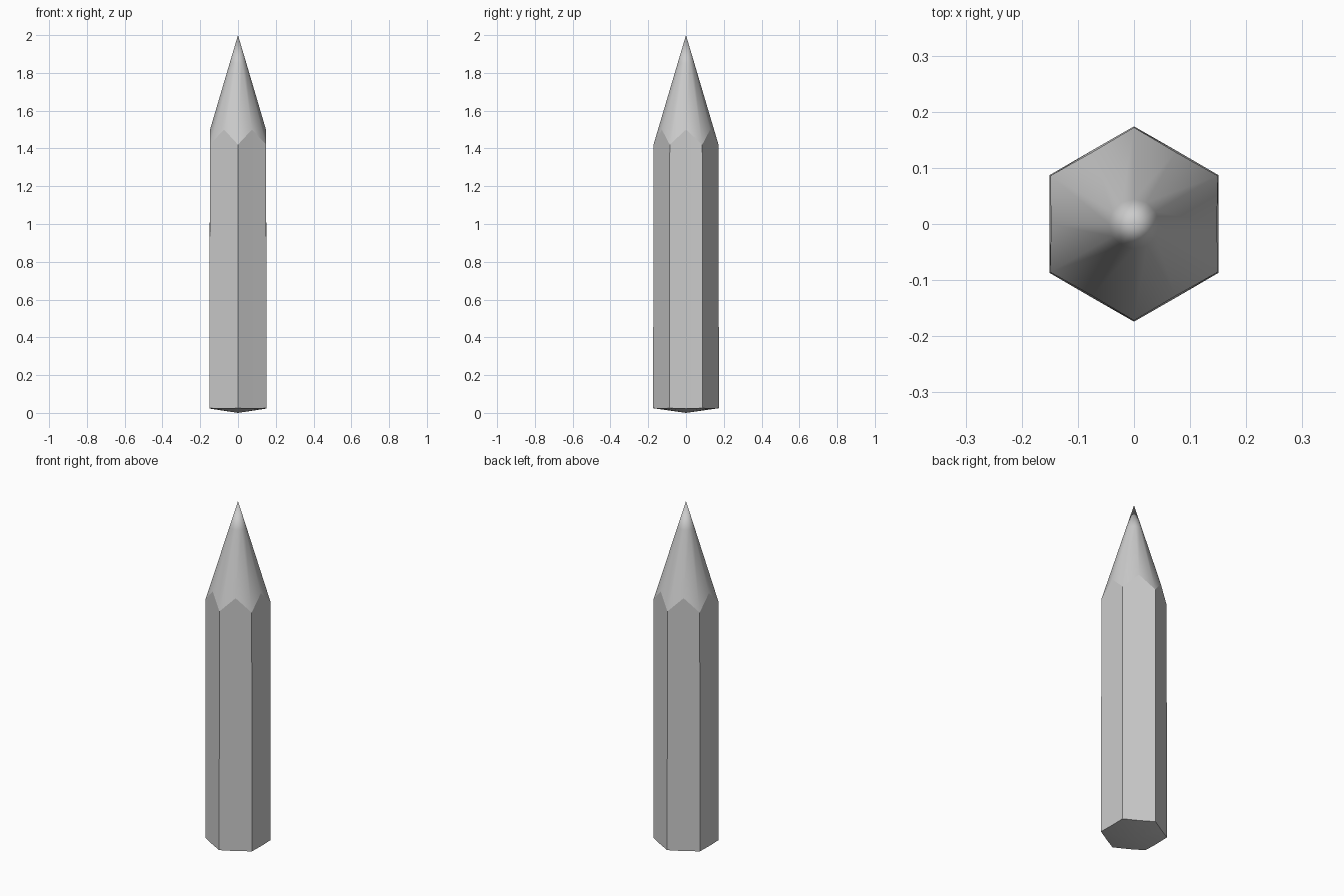
import bpy, bmesh, math

if "Cube" in bpy.data.objects:
    bpy.data.objects.remove(bpy.data.objects["Cube"])

N = 12  # even columns are face middles, odd columns are hexagon corners
bm = bmesh.new()


def ring(r_mid, z_mid, r_corner, z_corner):
    verts = []
    for i in range(N):
        r, z = (r_corner, z_corner) if i % 2 else (r_mid, z_mid)
        a = i * 2 * math.pi / N
        verts.append(bm.verts.new((r * math.cos(a), r * math.sin(a), z)))
    return verts


def bridge(low, high):
    for i in range(N):
        j = (i + 1) % N
        bm.faces.new((low[i], low[j], high[j], high[i]))


def fan(loop, tip_z):
    tip = bm.verts.new((0, 0, tip_z))
    for i in range(N):
        bm.faces.new((loop[i], loop[(i + 1) % N], tip))


# hexagonal barrel, scalloped where the sharpened cone meets it
base = ring(0.151, 0.023, 0.174, 0.025)
scallop = ring(0.148, 1.50, 0.172, 1.42)
tip_ring = ring(0.0445, 1.85, 0.0445, 1.85)
bridge(base, scallop)
bridge(scallop, tip_ring)
# pointed lead and slightly domed butt end
fan(tip_ring, 2.0)
fan(base, 0.0)
bmesh.ops.recalc_face_normals(bm, faces=bm.faces)

# smooth cone, crisp barrel corners, scallop line and base rim
for f in bm.faces:
    f.smooth = True
rims = set(base) | set(scallop)
corners = set(base[1::2]) | set(scallop[1::2])
for e in bm.edges:
    a, b = e.verts
    on_rim = a in rims and b in rims
    is_vertical = abs(a.co.z - b.co.z) > 1
    if on_rim and (not is_vertical or (a in corners and b in corners)):
        e.smooth = False

mesh = bpy.data.meshes.new("pencil")
bm.to_mesh(mesh)
bm.free()
bpy.context.collection.objects.link(bpy.data.objects.new("pencil", mesh))
